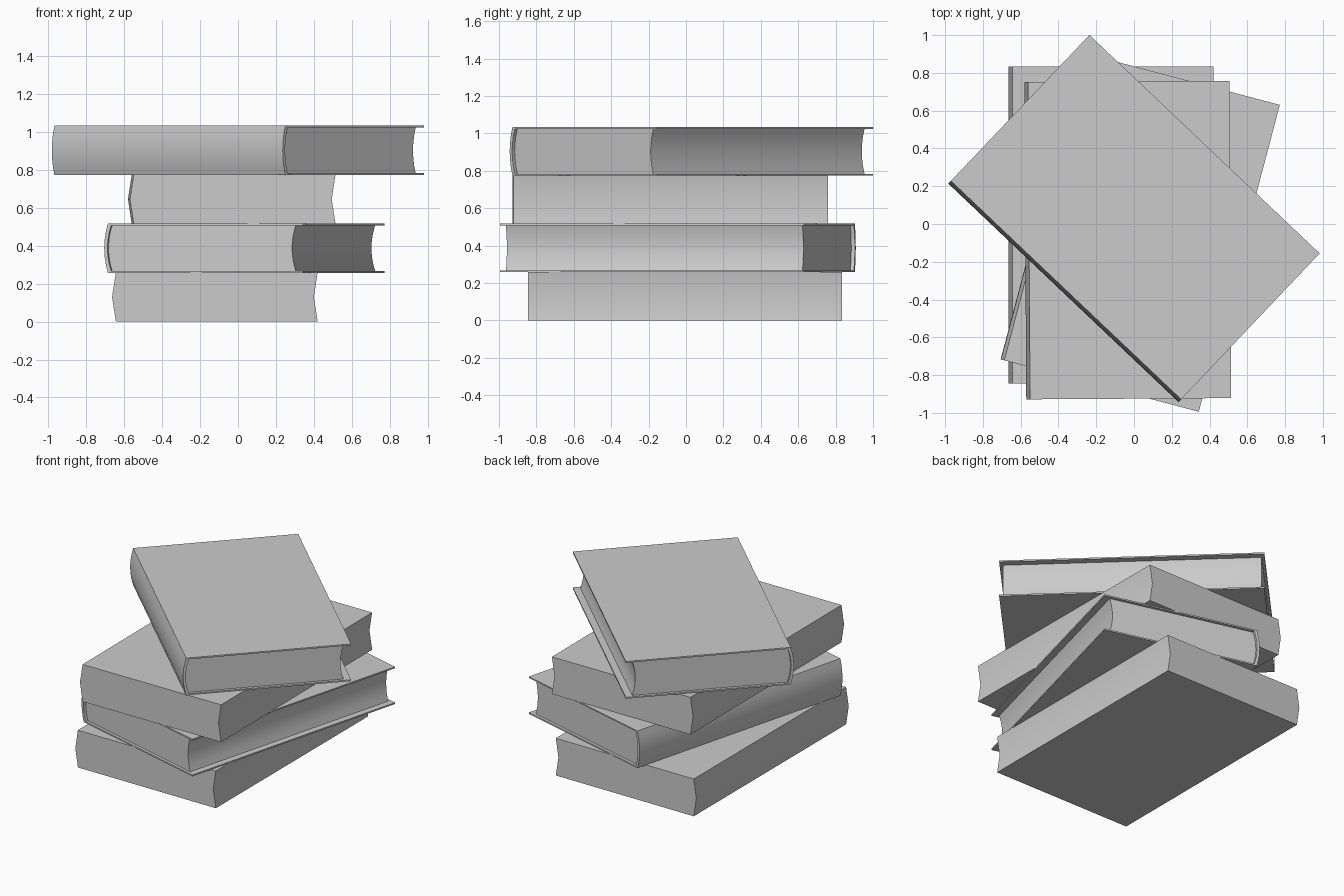
import bpy
import bmesh
from math import radians

cube = bpy.data.objects.get("Cube")
if cube:
    bpy.data.objects.remove(cube, do_unlink=True)

grey = bpy.data.materials.new("plain_grey")
grey.use_nodes = True
COLOUR = (0.6, 0.6, 0.6, 1)
grey.diffuse_color = COLOUR
grey.node_tree.nodes["Principled BSDF"].inputs["Base Color"].default_value = COLOUR

WIDTH, LENGTH, HEIGHT = 1.085, 1.68, 0.26
BULGE, BOARD, SPINE = 0.02, 0.01, 0.018


def arc(x, z0, z1, steps):
    """Shallow curve bowed towards -x, from z0 up to z1."""
    pts = []
    for i in range(steps + 1):
        t = i / steps
        pts.append((x + BULGE * (2 * t - 1) ** 2, z0 + (z1 - z0) * t))
    return pts


def extrude(name, profile, length, place):
    """Extrude an x-z profile along y, then place and turn it."""
    bm = bmesh.new()
    face = bm.faces.new([bm.verts.new((x, -length / 2, z)) for x, z in profile])
    side = bmesh.ops.extrude_face_region(bm, geom=[face])
    verts = [v for v in side["geom"] if isinstance(v, bmesh.types.BMVert)]
    bmesh.ops.translate(bm, verts=verts, vec=(0, length, 0))
    bmesh.ops.recalc_face_normals(bm, faces=bm.faces)
    mesh = bpy.data.meshes.new(name)
    bm.to_mesh(mesh)
    bm.free()
    mesh.materials.append(grey)
    obj = bpy.data.objects.new(name, mesh)
    bpy.context.collection.objects.link(obj)
    x, y, z, turn = place
    obj.location = (x, y, z)
    obj.rotation_euler.z = radians(turn)
    bpy.ops.object.select_all(action="DESELECT")
    obj.select_set(True)
    bpy.context.view_layer.objects.active = obj
    bpy.ops.object.shade_smooth_by_angle(angle=radians(30))


def plain_book(name, place):
    """Solid block with a rounded spine and hollow fore edge."""
    spine = arc(-WIDTH / 2, 0, HEIGHT, 2)
    fore = arc(WIDTH / 2 - BULGE, 0, HEIGHT, 2)
    extrude(name, spine + fore[::-1], LENGTH, place)


def hardback(name, place):
    """Wrap-around cover with an inset page block."""
    low, high = BOARD, HEIGHT - BOARD
    outer = arc(-WIDTH / 2, 0, HEIGHT, 6)
    inner = arc(-WIDTH / 2 + SPINE, low, high, 6)
    edge = WIDTH / 2
    cover = outer + [(edge, HEIGHT), (edge, high)] + inner[::-1] + [(edge, low), (edge, 0)]
    extrude(name + "_cover", cover, LENGTH, place)
    fore = arc(edge - 0.045 - BULGE, low, high, 6)
    extrude(name + "_pages", inner + fore[::-1], LENGTH - 0.04, place)


# Stack, bottom to top: x, y, z, turn in degrees
plain_book("bottom_book", (-0.122, -0.005, 0, 0))
hardback("second_book", (0.033, -0.043, 0.258, -14.8))
plain_book("third_book", (-0.033, -0.085, 0.516, 0.35))
hardback("top_book", (0, 0.029, 0.774, 46.5))
